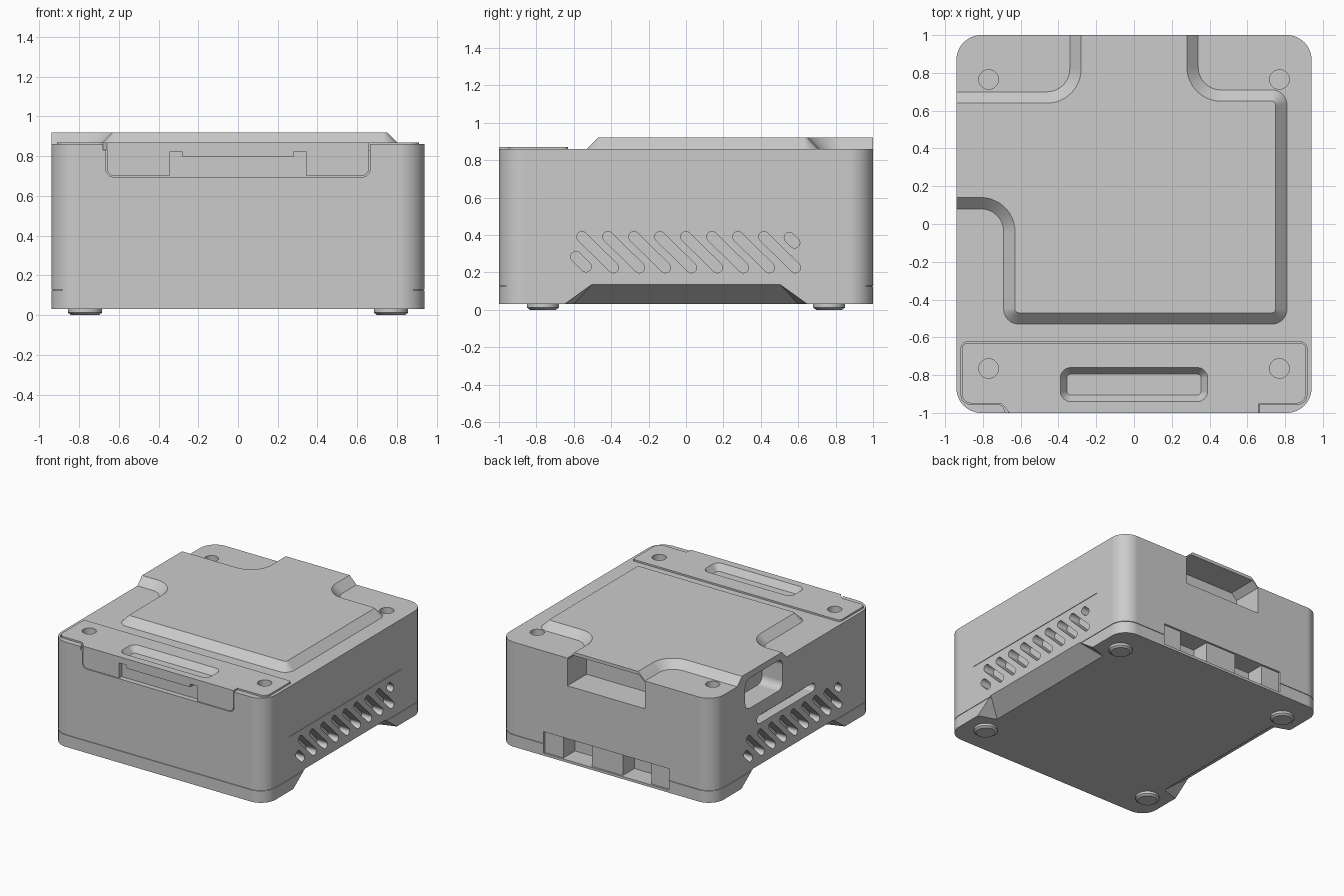
import bpy, bmesh, math
from mathutils import Vector

cube = bpy.data.objects.get("Cube")
if cube:
    bpy.data.objects.remove(cube, do_unlink=True)

grey = bpy.data.materials.new("plain grey plastic")
grey.use_nodes = True
grey.diffuse_color = (0.6, 0.6, 0.6, 1)
grey.node_tree.nodes["Principled BSDF"].inputs["Base Color"].default_value = (0.6, 0.6, 0.6, 1)


# ---- outlines (2D point lists) ----
def fillet(corners, n=10):
    """Round each (x, y, radius) corner of a polygon."""
    out = []
    for i, (x, y, r) in enumerate(corners):
        p = Vector((x, y))
        if r == 0:
            out.append(p)
            continue
        u = (Vector(corners[i - 1][:2]) - p).normalized()
        v = (Vector(corners[(i + 1) % len(corners)][:2]) - p).normalized()
        half = u.angle(v) / 2
        c = p + (u + v).normalized() * r / math.sin(half)
        a, b = p + u * r / math.tan(half) - c, p + v * r / math.tan(half) - c
        out += [c + a.lerp(b, k / n).normalized() * r for k in range(n + 1)]
    return out


def rect(x0, y0, x1, y1, r):
    return fillet([(x0, y0, r), (x1, y0, r), (x1, y1, r), (x0, y1, r)])


def circle(x, y, r, n=32):
    return [Vector((x + r * math.cos(t), y + r * math.sin(t)))
            for t in (math.tau * k / n for k in range(n))]


def capsule(a, b, r, n=8):
    a, b = Vector(a), Vector(b)
    start = math.atan2(b.y - a.y, b.x - a.x) + math.pi / 2
    return [c + r * Vector((math.cos(t), math.sin(t)))
            for c, s in ((a, start), (b, start + math.pi))
            for t in (s + math.pi * k / n for k in range(n + 1))]


# ---- solids lofted between outlines along an axis ----
PLACE = {"x": lambda p, h: (h, p[0], p[1]),
         "y": lambda p, h: (p[0], h, p[1]),
         "z": lambda p, h: (p[0], p[1], h)}


def solid(name, axis, *pieces):
    """Each piece is a list of (height, outline) levels."""
    bm = bmesh.new()
    for levels in pieces:
        rings = [[bm.verts.new(PLACE[axis](p, h)) for p in pts] for h, pts in levels]
        bm.faces.new(rings[0])
        bm.faces.new(rings[-1])
        for lo, hi in zip(rings, rings[1:]):
            for i in range(len(lo)):
                bm.faces.new((lo[i - 1], lo[i], hi[i], hi[i - 1]))
    bmesh.ops.recalc_face_normals(bm, faces=bm.faces)
    mesh = bpy.data.meshes.new(name)
    bm.to_mesh(mesh)
    bm.free()
    mesh.materials.append(grey)
    ob = bpy.data.objects.new(name, mesh)
    bpy.context.collection.objects.link(ob)
    return ob


def prism(h0, h1, pts):
    return [(h0, pts), (h1, pts)]


def activate(ob):
    bpy.ops.object.select_all(action="DESELECT")
    ob.select_set(True)
    bpy.context.view_layer.objects.active = ob


def cut(ob, *cutters):
    activate(ob)
    for c in cutters:
        m = ob.modifiers.new("cut", "BOOLEAN")
        m.operation, m.solver, m.object = "DIFFERENCE", "EXACT", c
        bpy.ops.object.modifier_apply(modifier=m.name)


# ---- main case with a base seam groove ----
def case_ring(inset):
    return rect(-0.94 + inset, -1 + inset, 0.94 - inset, 1 - inset, 0.13 - inset)


body = solid("case_body", "z", [(z, case_ring(i)) for z, i in (
    (0.03, 0), (0.124, 0), (0.124, 0.006), (0.128, 0.006), (0.128, 0), (0.86, 0))])

# ---- raised top panel: x, y, inward step, radius, radius growth ----
PANEL = [(-0.94, 0.08, 0, 1, 0, 0), (-0.69, 0.08, 1, 1, 0.12, 1),
         (-0.69, -0.53, 1, 1, 0.08, -1), (0.81, -0.53, -1, 1, 0.08, -1),
         (0.81, 0.71, -1, -1, 0.08, -1), (0.34, 0.71, -1, -1, 0.12, 1),
         (0.34, 1, -1, 0, 0, 0), (-0.34, 1, 1, 0, 0, 0),
         (-0.34, 0.70, 1, -1, 0.12, 1), (-0.94, 0.70, 0, -1, 0, 0)]


def panel_ring(s):
    return fillet([(x + dx * s, y + dy * s, r + g * s) for x, y, dx, dy, r, g in PANEL])


panel = solid("raised_top_panel", "z", [(0.86, panel_ring(0)), (0.92, panel_ring(0.06))])


# ---- front lid and its flap ----
def lid_ring(g, front):
    f = -0.95 - g
    return fillet([(-0.91 - g, f, 0.05), (-0.70, f, 0.03), (-0.66 - g, front, 0),
                   (0.66 + g, front, 0), (0.66 + g, f, 0), (0.91 + g, f, 0.05),
                   (0.91 + g, -0.63 + g, 0.03), (-0.91 - g, -0.63 + g, 0.03)])


def flap_ring(g, top):
    return fillet([(-0.66 - g, 0.70 - g, 0.04), (0.66 + g, 0.70 - g, 0.04),
                   (0.66 + g, top, 0), (-0.66 - g, top, 0)])


lid = solid("front_lid", "z", prism(0.83, 0.87, lid_ring(0, -1)))
flap = solid("lid_flap", "y", prism(-1, -0.96, flap_ring(0, 0.83)))
lid_seat = solid("lid_seat_cutter", "z", prism(0.83, 0.9, lid_ring(0.005, -1.03)))
flap_seat = solid("flap_seat_cutter", "y", prism(-1.05, -0.96, flap_ring(0.005, 0.84)))
latch = solid("latch_cutter", "y", prism(-1.05, -0.95, [
    (-0.345, 0.68), (0.345, 0.68), (0.345, 0.82), (0.28, 0.82),
    (0.28, 0.795), (-0.28, 0.795), (-0.28, 0.82), (-0.345, 0.82)]))


def grip_ring(i):
    return rect(-0.39 + i, -0.94 + i, 0.39 - i, -0.76 - i, 0.055 - i)


grip = solid("grip_cutter", "z", [(0.82, grip_ring(0.035)), (0.87, grip_ring(0)),
                                  (0.9, grip_ring(0))])

# ---- screw holes and feet ----
SPOTS = [(sx * 0.77, sy * 0.765) for sx in (-1, 1) for sy in (-1, 1)]
holes = solid("screw_hole_cutter", "z",
              *[prism(0.79, 0.95, circle(x, y, 0.052)) for x, y in SPOTS])
feet = [solid("foot", "z", [(0, circle(x, y, 0.07)), (0.012, circle(x, y, 0.086)),
                            (0.03, circle(x, y, 0.086))]) for x, y in SPOTS]

# ---- slanted side vents, the second side being the first turned half round ----
SLOTS = [((-0.556 + 0.139 * k, 0.39), (-0.388 + 0.139 * k, 0.225)) for k in range(8)]
SLOTS += [((-0.588, 0.283), (-0.535, 0.23)), ((0.553, 0.386), (0.581, 0.358))]
vents = solid("vent_cutter", "x", *[
    prism(s * 0.85, s * 0.97, capsule((s * a[0], a[1]), (s * b[0], b[1]), 0.028))
    for s in (-1, 1) for a, b in SLOTS])

# ---- sloped scoops under both sides ----
scoops = solid("scoop_cutter", "x", *[
    [(s * 0.96, [(-0.67, 0.02), (0.67, 0.02), (0.49, 0.15), (-0.49, 0.15)]),
     (s * 0.80, [(-0.62, 0.02), (0.62, 0.02), (0.6, 0.03), (-0.6, 0.03)])]
    for s in (-1, 1)])

# ---- side seams, right side opening and card slot ----
seams = solid("seam_cutter", "x",
              prism(0.935, 0.96, rect(-0.70, 0.462, 0.70, 0.466, 0)))
side_window = solid("side_window_cutter", "x",
                    prism(-1, -0.76, rect(0.13, 0.63, 0.60, 0.87, 0.06)))
side_slot = solid("side_slot_cutter", "x",
                  prism(-1, -0.86, capsule((-0.24, 0.495), (0.42, 0.495), 0.033)))

# ---- back openings ----
back_window = solid("back_window_cutter", "y", prism(0.76, 1.05, [
    (-0.34, 0.64), (0.34, 0.64), (0.34, 0.85), (0.29, 0.895), (-0.29, 0.895), (-0.34, 0.85)]))
port_frame = solid("port_frame_cutter", "y", prism(0.985, 1.05, rect(-0.55, 0.05, 0.55, 0.22, 0)))
ports = solid("port_cutter", "y", *[
    prism(0.84, 1.04, rect(c - 0.125, 0.05, c + 0.125, 0.22, 0)) for c in (-0.26, 0.26)])

# ---- carve everything ----
cut(body, lid_seat, flap_seat, grip, holes, vents, scoops, seams, side_window,
    side_slot, back_window, port_frame, ports)
cut(panel, side_window, back_window)
cut(lid, grip, holes)
cut(flap, latch)
for ob in list(bpy.data.objects):
    if "_cutter" in ob.name:
        bpy.data.objects.remove(ob, do_unlink=True)

# ---- shading ----
for ob in [body, panel, lid, flap] + feet:
    activate(ob)
    bpy.ops.object.shade_smooth_by_angle(angle=math.radians(30))
    wn = ob.modifiers.new("weighted normals", "WEIGHTED_NORMAL")
    wn.keep_sharp = True
